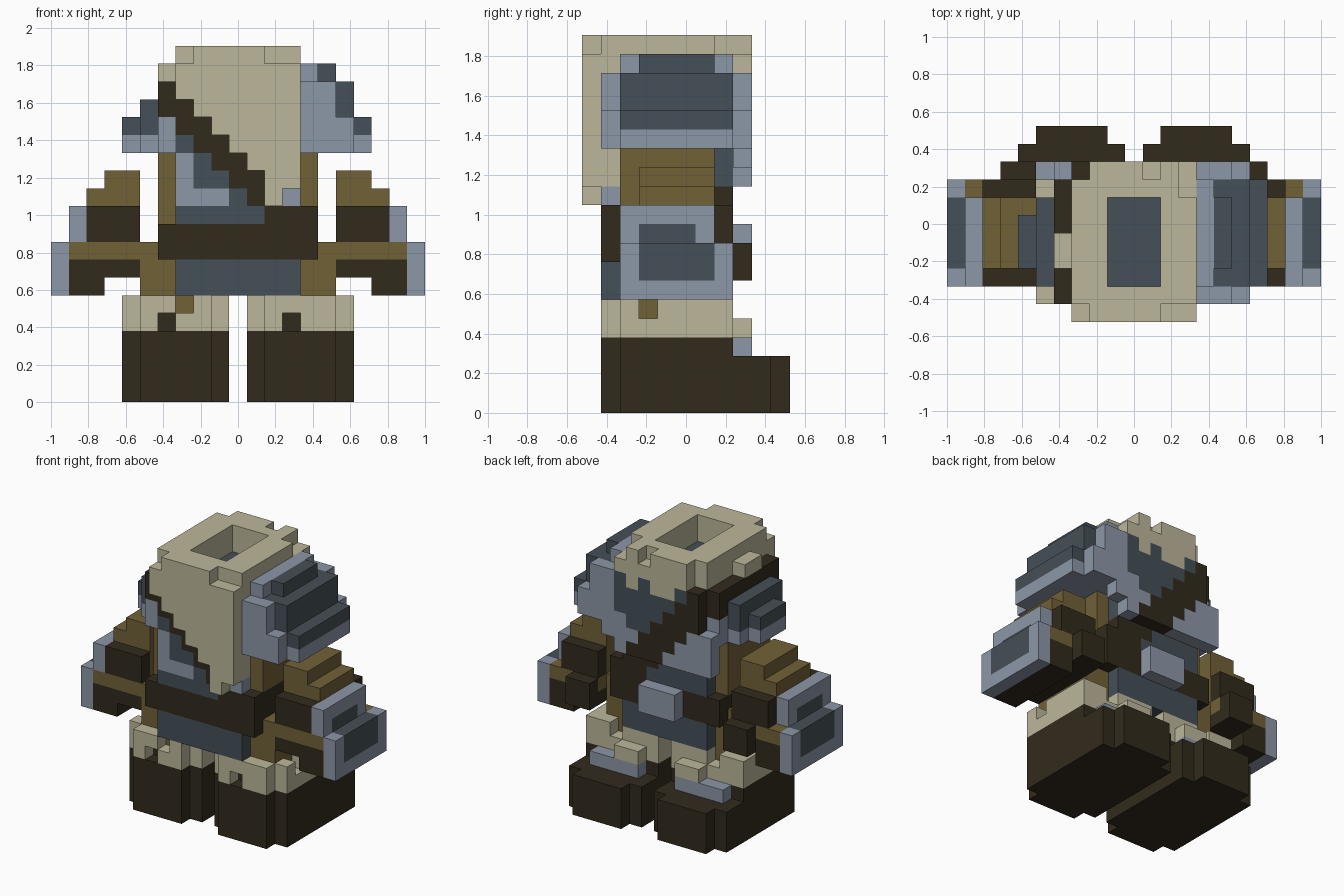
import bpy, bmesh
from mathutils import Vector

if "Cube" in bpy.data.objects:
    bpy.data.objects.remove(bpy.data.objects["Cube"])

U = 2 / 21                      # edge of one cube; grid is 21 x 11 x 20
COLOURS = {
    "cream_fur": (0.500, 0.470, 0.325),
    "dark_leather": (0.032, 0.023, 0.012),
    "olive_cloth": (0.165, 0.120, 0.037),
    "dark_steel": (0.060, 0.080, 0.096),
    "light_steel": (0.265, 0.310, 0.390),
}
mats = []
for n, c in COLOURS.items():
    m = bpy.data.materials.new(n)
    m.diffuse_color = (*c, 1)
    m.use_nodes = True
    m.node_tree.nodes["Principled BSDF"].inputs["Base Color"].default_value = m.diffuse_color
    mats.append(m)
CREAM, BROWN, OLIVE, SLATE, LIGHT = range(5)

grid = {}                       # cell -> (part, colour)


def box(part, col, x0, x1, y0, y1, z0, z1):
    """Fill a block of cells; col None carves it away."""
    for x in range(x0, x1):
        for y in range(y0, y1):
            for z in range(z0, z1):
                if col is None:
                    grid.pop((x, y, z), None)
                else:
                    grid[x, y, z] = (part, col)


def pair(part, col, x0, x1, *r):
    """Same block on both sides of the body."""
    box("left_" + part, col, x0, x1, *r)
    box("right_" + part, col, 21 - x1, 21 - x0, *r)


# boots with stepped corners and a metal instep
pair("boot", BROWN, 5, 9, 1, 11, 0, 3)
pair("boot", BROWN, 4, 10, 2, 10, 0, 3)
pair("boot", BROWN, 5, 9, 1, 8, 3, 4)
pair("boot", BROWN, 4, 10, 2, 8, 3, 4)
pair("boot", LIGHT, 5, 9, 8, 9, 3, 4)

# fur trim above the boots, ragged with cloth behind it
pair("fur_trim", CREAM, 4, 10, 2, 8, 4, 6)
pair("fur_trim", CREAM, 5, 9, 1, 2, 4, 6)
pair("fur_trim", CREAM, 7, 9, 8, 9, 4, 5)
pair("fur_trim", OLIVE, 5, 9, 2, 7, 5, 6)
pair("fur_trim", BROWN, 5, 9, 2, 7, 4, 5)
pair("fur_trim", None, 6, 7, 7, 8, 5, 6)
pair("fur_trim", None, 4, 5, 3, 4, 5, 6)
box("left_fur_trim", None, 6, 7, 1, 2, 4, 5)
box("left_fur_trim", None, 7, 8, 1, 2, 5, 6)
box("right_fur_trim", None, 13, 14, 1, 2, 4, 5)

# skirt and hips
box("skirt", OLIVE, 5, 16, 2, 7, 6, 8)
box("skirt", SLATE, 7, 14, 1, 8, 6, 8)

# belt with buckle
box("belt", BROWN, 6, 15, 1, 8, 8, 10)
box("belt", BROWN, 7, 15, 1, 8, 10, 11)
box("belt", SLATE, 7, 12, 1, 2, 10, 11)
box("belt", SLATE, 7, 12, 7, 8, 10, 11)
box("belt", OLIVE, 6, 7, 2, 7, 10, 11)
box("buckle", LIGHT, 9, 12, 8, 9, 8, 10)

# chest with olive sides
box("chest", OLIVE, 6, 15, 2, 7, 11, 14)
box("chest", SLATE, 7, 14, 1, 8, 11, 18)

# chest and back plates, crossed by a diagonal strap
for x in range(7, 14):
    for z in range(11, 18):
        d = x + z
        back = (LIGHT if (x, z) == (13, 11) else CREAM if (x, z) == (12, 11) or d > 23
                else BROWN if d > 21 else SLATE if d == 21 or (x, z) == (8, 12)
                else LIGHT)
        box("back_plate", back, x, x + 1, 1, 2, z, z + 1)
        if back == CREAM:
            box("fur_cape", CREAM, x, x + 1, 0, 1, z, z + 1)
        front = (BROWN if d in (22, 23, 24) else LIGHT if d < 22 or z < x + 2
                 else SLATE)
        if z > 11:
            box("chest_plate", front, x, x + 1, 8, 9, z, z + 1)
        elif front == BROWN:
            box("chest_plate", BROWN, x, x + 1, 7, 8, z, z + 1)
box("shoulder_strap", BROWN, 6, 7, 1, 8, 16, 18)
box("shoulder_strap", BROWN, 7, 8, 8, 9, 15, 18)

# fur collar with ragged corners and the neck opening
C = "fur_collar"
box(C, CREAM, 7, 14, 0, 9, 18, 19)
box(C, CREAM, 7, 14, 1, 8, 19, 20)
box(C, CREAM, 8, 13, 0, 9, 19, 20)
box(C, CREAM, 6, 7, 3, 5, 18, 19)
for x in (9, 10, 12):
    box(C, CREAM, x, x + 1, 8, 9, 17, 18)
box(C, None, 7, 8, 8, 9, 18, 20)
box(C, None, 11, 12, 8, 9, 19, 20)
box(C, None, 12, 13, 0, 1, 19, 20)
box(C, None, 13, 14, 7, 8, 19, 20)
box(C, None, 9, 12, 2, 7, 18, 20)

# large right shoulder guard
G = "right_shoulder_guard"
box(G, LIGHT, 14, 15, 2, 8, 14, 19)
box(G, LIGHT, 14, 18, 2, 8, 14, 15)
for y in (1, 8):
    box(G, LIGHT, 14, 16, y, y + 1, 14, 18)
    box(G, LIGHT, 16, 17, y, y + 1, 14, 16)
box(G, LIGHT, 14, 15, 8, 9, 13, 14)
box(G, SLATE, 15, 17, 2, 8, 15, 18)
box(G, SLATE, 15, 16, 3, 7, 18, 19)
box(G, SLATE, 17, 18, 2, 8, 15, 16)

# small left shoulder guard
G = "left_shoulder_guard"
box(G, LIGHT, 6, 7, 1, 8, 14, 16)
box(G, LIGHT, 6, 7, 8, 9, 12, 15)
box(G, LIGHT, 5, 6, 2, 7, 14, 15)
box(G, LIGHT, 4, 5, 3, 6, 14, 15)
box(G, SLATE, 5, 6, 2, 7, 15, 17)
box(G, SLATE, 4, 5, 3, 6, 15, 16)

# sleeves flaring outward, with leather bracers
pair("sleeve", OLIVE, 3, 5, 3, 7, 12, 13)
pair("sleeve", OLIVE, 2, 5, 3, 7, 9, 12)
pair("sleeve", OLIVE, 1, 5, 2, 8, 8, 9)
pair("sleeve", OLIVE, 5, 6, 2, 7, 8, 9)
for y in (2, 7):
    pair("bracer", BROWN, 2, 5, y, y + 1, 9, 11)
pair("bracer", BROWN, 1, 3, 2, 8, 6, 8)
pair("bracer", BROWN, 3, 5, 2, 8, 7, 8)
pair("bracer", BROWN, 3, 5, 8, 9, 7, 9)

# metal arm plates with dark inlays
pair("arm_plate", LIGHT, 0, 1, 2, 8, 6, 9)
pair("arm_plate", SLATE, 0, 1, 3, 7, 7, 9)
pair("arm_plate", LIGHT, 1, 2, 2, 7, 9, 11)
pair("arm_plate", SLATE, 1, 2, 3, 6, 9, 10)

# turn each part's exposed cell sides into a mesh
parts = {}
for cell, (part, col) in grid.items():
    parts.setdefault(part, []).append((cell, col))
origin = Vector((-10.5, -5.5, 0))
for part, cells in parts.items():
    bm = bmesh.new()
    for cell, col in cells:
        for axis in range(3):
            for side in (0, 1):
                near = list(cell)
                near[axis] += 2 * side - 1
                if tuple(near) in grid:
                    continue
                ring = [(0, 0), (1, 0), (1, 1), (0, 1)]
                verts = []
                for a, b in (ring if side else ring[::-1]):
                    p = Vector(cell) + origin
                    p[axis] += side
                    p[(axis + 1) % 3] += a
                    p[(axis + 2) % 3] += b
                    verts.append(bm.verts.new(p * U))
                bm.faces.new(verts).material_index = col
    bmesh.ops.remove_doubles(bm, verts=bm.verts[:], dist=1e-4)
    bmesh.ops.dissolve_limit(bm, angle_limit=0.01, verts=bm.verts[:],
                             edges=bm.edges[:], delimit={'MATERIAL'})
    me = bpy.data.meshes.new(part)
    bm.to_mesh(me)
    bm.free()
    for m in mats:
        me.materials.append(m)
    bpy.context.collection.objects.link(bpy.data.objects.new(part, me))
